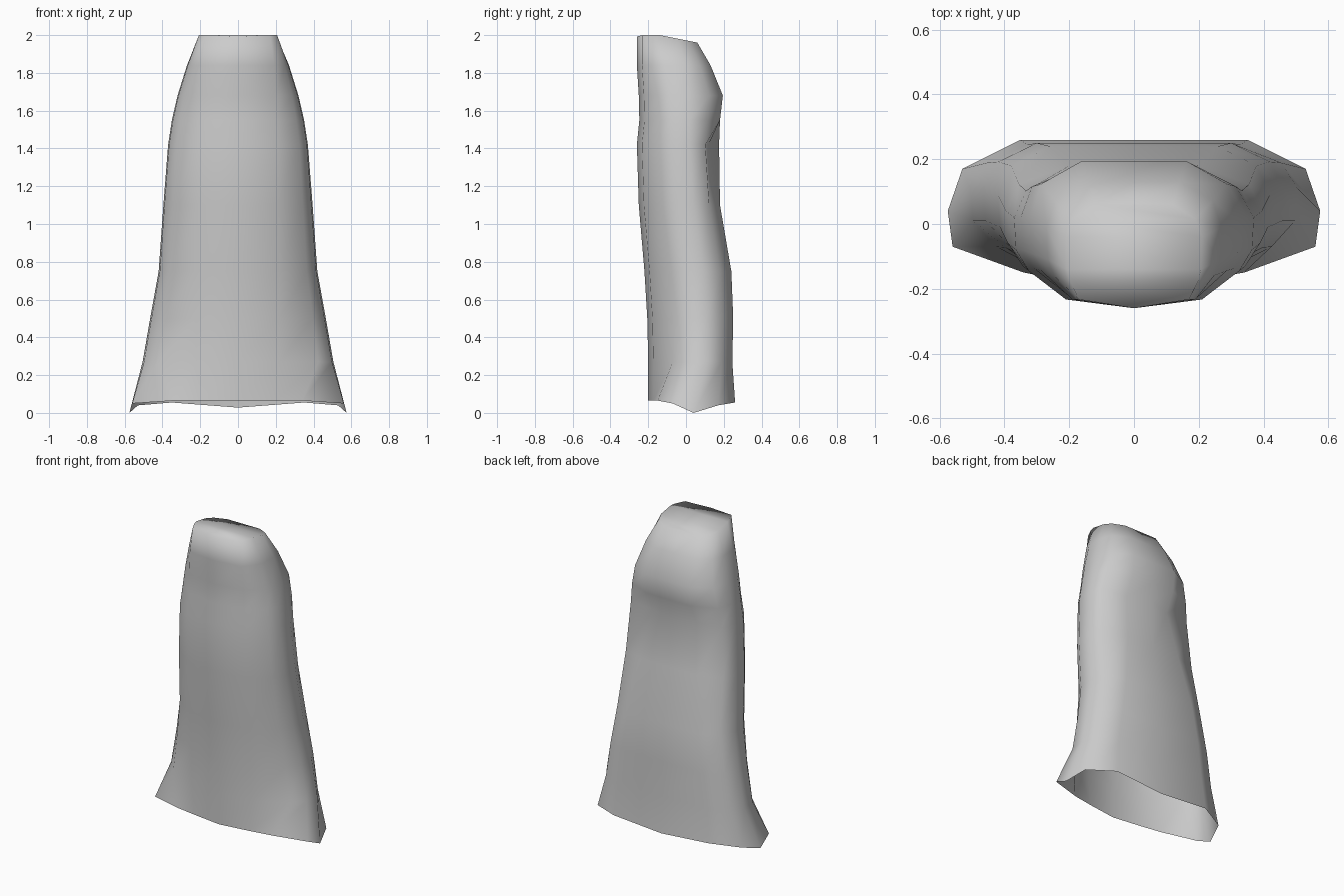
import bpy, bmesh

if "Cube" in bpy.data.objects:
    bpy.data.objects.remove(bpy.data.objects["Cube"])

grey = bpy.data.materials.new("cloth grey")
grey.diffuse_color = (0.6, 0.6, 0.6, 1)
grey.use_nodes = True
grey.node_tree.nodes["Principled BSDF"].inputs["Base Color"].default_value = grey.diffuse_color

# Rings from hem to crown:
# z, half width, front y, back y, widest y, front flat half width, back flat half width
RINGS = [
    (0.05, 0.575, -0.20, 0.26, 0.00, 0.20, 0.35),
    (0.27, 0.505, -0.20, 0.245, 0.07, 0.22, 0.33),
    (0.50, 0.465, -0.205, 0.25, 0.07, 0.22, 0.30),
    (0.75, 0.42, -0.22, 0.24, 0.05, 0.22, 0.26),
    (1.10, 0.395, -0.25, 0.18, 0.00, 0.21, 0.20),
    (1.42, 0.37, -0.26, 0.175, -0.02, 0.21, 0.16),
    (1.55, 0.35, -0.247, 0.18, -0.02, 0.20, 0.16),
    (1.68, 0.32, -0.25, 0.195, -0.03, 0.20, 0.16),
    (1.84, 0.27, -0.26, 0.13, -0.05, 0.19, 0.14),
    (2.00, 0.21, -0.26, 0.06, -0.08, 0.17, 0.12),
]
HEM_Z = [0.065, 0.065, 0.065, 0.05, 0.0, 0.04, 0.055, 0.028]


def half_section(i, ring):
    """Points from the front centre round the +x side to the back centre."""
    z, w, yf, yb, ym, wf, wb = ring
    pts = [
        [0, yf, z],
        [wf, yf + 0.027, z],
        [wf + (w - wf) * 0.72, yf + (ym - yf) * 0.48, z],
        [w * 0.985, ym - 0.06, z],
        [w, ym + 0.04, z],
        [w * 0.9, ym + (yb - ym) * 0.68, z],
        [wb, yb, z],
        [0, yb, z],
    ]
    if i == 0:                        # flared, wavy hem
        for p, hz in zip(pts, HEM_Z):
            p[2] = hz
        pts[2][:2] = [0.34, -0.15]
        pts[3][:2] = [0.56, -0.07]
        pts[5][:2] = [0.53, 0.17]
    if i == 5:                        # pinched dents under the hood bulge
        pts[6][1] -= 0.055
        pts[5][1] -= 0.01
    if i == len(RINGS) - 1:           # crown slopes down to the back
        pts[0][2] = 1.992
        for p in pts[3:]:
            p[2] -= max(0, p[1] + 0.14) * 0.2
    return pts


# Cloak shell, open at the hem and closed at the crown
bm = bmesh.new()
loops = []
for i, ring in enumerate(RINGS):
    half = half_section(i, ring)
    full = half + [[-x, y, z] for x, y, z in half[-2:0:-1]]
    loops.append([bm.verts.new(p) for p in full])
n = len(loops[0])
for lo, hi in zip(loops, loops[1:]):
    for k in range(n):
        j = (k + 1) % n
        bm.faces.new((lo[k], lo[j], hi[j], hi[k]))

# Crown cap as strips between the two sides
top = loops[-1]
for k in range(n // 2):
    a, b = top[k], top[k + 1]
    c, d = top[(n - k - 1) % n], top[(n - k) % n]
    corners = list(dict.fromkeys((a, b, c, d)))
    bm.faces.new(corners)

bmesh.ops.recalc_face_normals(bm, faces=bm.faces)
for f in bm.faces:
    f.smooth = True
mesh = bpy.data.meshes.new("cloak")
bm.to_mesh(mesh)
bm.free()
mesh.materials.append(grey)
cloak = bpy.data.objects.new("cloak", mesh)
bpy.context.collection.objects.link(cloak)
